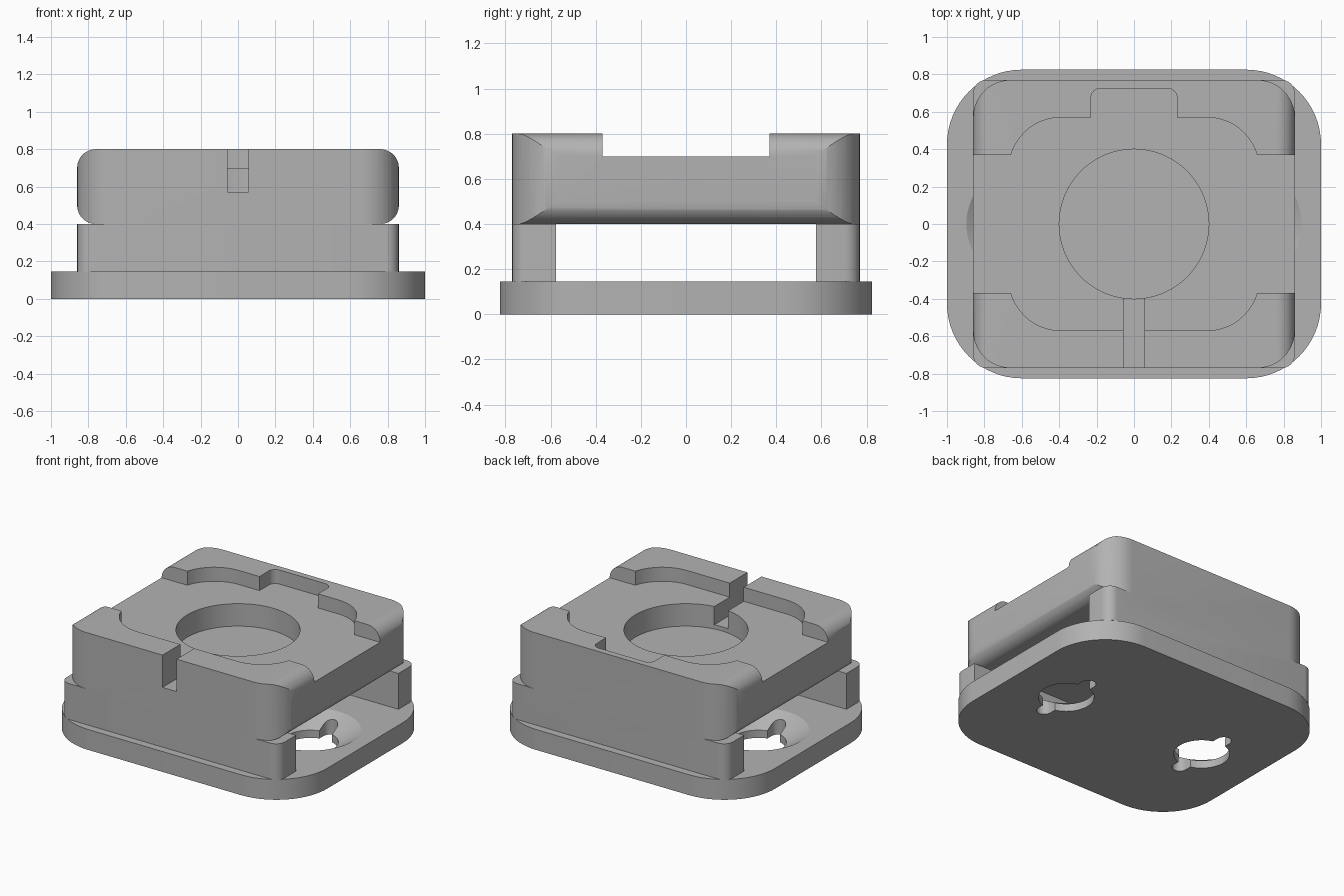
import bpy, bmesh, math
from mathutils import Matrix

default = bpy.data.objects.get("Cube")
if default:
    bpy.data.objects.remove(default, do_unlink=True)

grey = bpy.data.materials.new("plain grey")
grey.use_nodes = True
colour = (0.45, 0.45, 0.45, 1)
grey.diffuse_color = colour
grey.node_tree.nodes["Principled BSDF"].inputs["Base Color"].default_value = colour


def rounded_rect(hx, hy, r, steps=12):
    """Outline of a rectangle with rounded corners."""
    pts = []
    for q, (sx, sy) in enumerate([(1, 1), (-1, 1), (-1, -1), (1, -1)]):
        for i in range(steps + 1):
            a = (q + i / steps) * math.pi / 2
            pts.append((sx * (hx - r) + r * math.cos(a), sy * (hy - r) + r * math.sin(a)))
    return pts


def prism(name, outline, z0, z1, centre=(0, 0)):
    """Upright prism from an outline."""
    bm = bmesh.new()
    face = bm.faces.new([bm.verts.new((x + centre[0], y + centre[1], z0)) for x, y in outline])
    top = bmesh.ops.extrude_face_region(bm, geom=[face])["geom"]
    bmesh.ops.translate(bm, vec=(0, 0, z1 - z0), verts=[v for v in top if isinstance(v, bmesh.types.BMVert)])
    return finish(name, bm)


def box(name, x0, x1, y0, y1, z0, z1):
    return prism(name, [(x0, y0), (x1, y0), (x1, y1), (x0, y1)], z0, z1)


def cone(name, x, r0, r1, z0, z1):
    bm = bmesh.new()
    bmesh.ops.create_cone(bm, cap_ends=True, segments=64, radius1=r0, radius2=r1, depth=z1 - z0,
                          matrix=Matrix.Translation((x, 0, (z0 + z1) / 2)))
    return finish(name, bm)


def finish(name, bm):
    bmesh.ops.recalc_face_normals(bm, faces=bm.faces)
    mesh = bpy.data.meshes.new(name)
    bm.to_mesh(mesh)
    bm.free()
    mesh.materials.append(grey)
    ob = bpy.data.objects.new(name, mesh)
    bpy.context.scene.collection.objects.link(ob)
    return ob


def combine(ob, other, operation):
    """Apply a boolean and discard the helper."""
    mod = ob.modifiers.new(operation, 'BOOLEAN')
    mod.operation, mod.solver, mod.object = operation, 'EXACT', other
    bpy.context.view_layer.objects.active = ob
    bpy.ops.object.modifier_apply(modifier=mod.name)
    bpy.data.objects.remove(other, do_unlink=True)


# Base plate with two countersunk keyholes
base = prism("base_plate", rounded_rect(1, 0.825, 0.4, 16), 0, 0.145)
for x in (-0.57, 0.57):
    combine(base, cone("hole", x, 0.18, 0.18, -0.1, 0.3), 'DIFFERENCE')
    combine(base, cone("countersink", x, 0.18, 0.456, 0.055, 0.225), 'DIFFERENCE')
    ears = prism("ears", rounded_rect(0.05, 0.27, 0.05, 8), -0.1, 0.3, (x, 0))
    combine(base, ears, 'DIFFERENCE')

# Upper block: side profile rounded along its length, then rounded in plan
body = prism("upper_body", rounded_rect(0.86, 0.2, 0.1), -0.77, 0.77)
body.data.transform(Matrix.Translation((0, 0, 0.6)) @ Matrix.Rotation(math.pi / 2, 4, 'X'))
combine(body, prism("plan", rounded_rect(0.86, 0.77, 0.2), 0.3, 0.9), 'INTERSECT')

# Front and back walls that carry the block
walls = prism("walls", rounded_rect(0.86, 0.77, 0.07, 6), 0.145, 0.4)
combine(walls, box("gap", -1, 1, -0.575, 0.575, 0, 0.6), 'DIFFERENCE')
combine(body, walls, 'UNION')

# Recessed top: cross channel, rounded pocket and back notch
combine(body, box("channel", -1, 1, -0.37, 0.37, 0.7, 1), 'DIFFERENCE')
combine(body, prism("pocket", rounded_rect(0.67, 0.57, 0.28), 0.7, 1), 'DIFFERENCE')
combine(body, prism("notch", rounded_rect(0.23, 0.2, 0.05, 6), 0.7, 1, (0, 0.525)), 'DIFFERENCE')

# Round well and front cable slot
combine(body, cone("well", 0, 0.4, 0.4, 0.54, 1), 'DIFFERENCE')
combine(body, box("slot", -0.055, 0.055, -1, -0.3, 0.57, 1), 'DIFFERENCE')

# Smooth the rounded surfaces and keep edges crisp
for ob in (base, body):
    bpy.ops.object.select_all(action='DESELECT')
    ob.select_set(True)
    bpy.context.view_layer.objects.active = ob
    bpy.ops.object.shade_smooth_by_angle(angle=math.radians(25))
